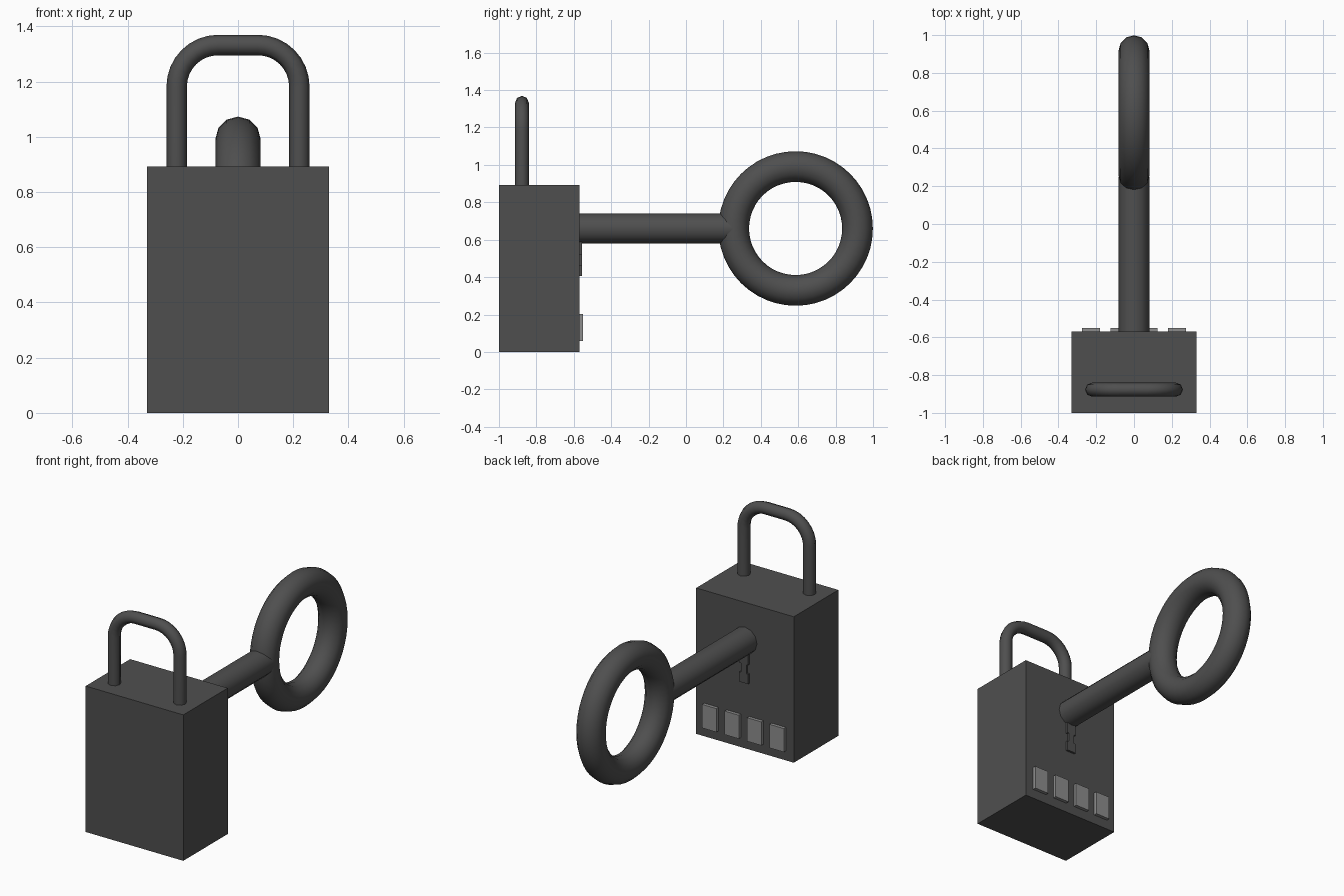
import bpy, math

if "Cube" in bpy.data.objects:
    bpy.data.objects.remove(bpy.data.objects["Cube"])

def material(name, v):
    m = bpy.data.materials.new(name)
    m.diffuse_color = (v, v, v, 1)
    m.use_nodes = True
    m.node_tree.nodes["Principled BSDF"].inputs["Base Color"].default_value = m.diffuse_color
    return m

dark = material("dark grey", 0.078)
light = material("light grey", 0.27)

def finish(name, mat, smooth=False):
    ob = bpy.context.object
    ob.name = name
    ob.data.materials.clear()
    ob.data.materials.append(mat)
    if smooth:
        bpy.ops.object.shade_smooth_by_angle(angle=math.radians(50))
    return ob

def box(name, x, y, z, mat):
    """Box from (min, max) ranges on each axis."""
    bpy.ops.mesh.primitive_cube_add(size=1, location=[(a + b) / 2 for a, b in (x, y, z)])
    bpy.context.object.scale = [b - a for a, b in (x, y, z)]
    bpy.ops.object.transform_apply(location=False, rotation=False, scale=True)
    return finish(name, mat)

BACK = -0.57

# lock body
box("lock_body", (-0.33, 0.33), (-1.0, BACK), (0, 0.892), dark)

# shackle: a round tube swept along a U with rounded corners
half, top, r, y = 0.222, 1.332, 0.15, -0.877
right = [(half, 0.87)]
for i in range(9):
    a = math.radians(90 * i / 8)
    right.append((half - r + r * math.cos(a), top - r + r * math.sin(a)))
path = right + [(-x, z) for x, z in reversed(right)]
curve = bpy.data.curves.new("shackle", 'CURVE')
curve.dimensions = '3D'
curve.bevel_depth = 0.037
curve.bevel_resolution = 2
curve.use_fill_caps = True
spline = curve.splines.new('POLY')
spline.points.add(len(path) - 1)
for p, (x, z) in zip(spline.points, path):
    p.co = (x, y, z, 1)
ob = bpy.data.objects.new("shackle", curve)
bpy.context.collection.objects.link(ob)
bpy.ops.object.select_all(action='DESELECT')
ob.select_set(True)
bpy.context.view_layer.objects.active = ob
bpy.ops.object.convert(target='MESH')
finish("shackle", dark, True)

# key shaft, running from the lock into the ring
y0, y1 = BACK - 0.01, 0.25
bpy.ops.mesh.primitive_cylinder_add(vertices=12, radius=0.081, depth=y1 - y0,
                                    location=(0, (y0 + y1) / 2, 0.66),
                                    rotation=(math.pi / 2, 0, 0))
finish("key_shaft", dark, True)

# key ring
bpy.ops.mesh.primitive_torus_add(major_radius=0.331, minor_radius=0.082,
                                 major_segments=48, minor_segments=12,
                                 location=(0, 0.586, 0.66),
                                 rotation=(0, math.pi / 2, 0))
finish("key_ring", dark, True)

# key bit: wide, narrow, wide steps below the shaft
for i, (w, z0, z1) in enumerate([(0.03, 0.52, 0.60), (0.018, 0.465, 0.52), (0.03, 0.405, 0.465)]):
    box(f"key_bit_{i + 1}", (-w, w), (BACK - 0.005, BACK + 0.013), (z0, z1), dark)

# row of number dials
for i in range(4):
    x = -0.228 + 0.152 * i
    box(f"dial_{i + 1}", (x - 0.048, x + 0.048), (BACK - 0.005, BACK + 0.02), (0.058, 0.202), light)
